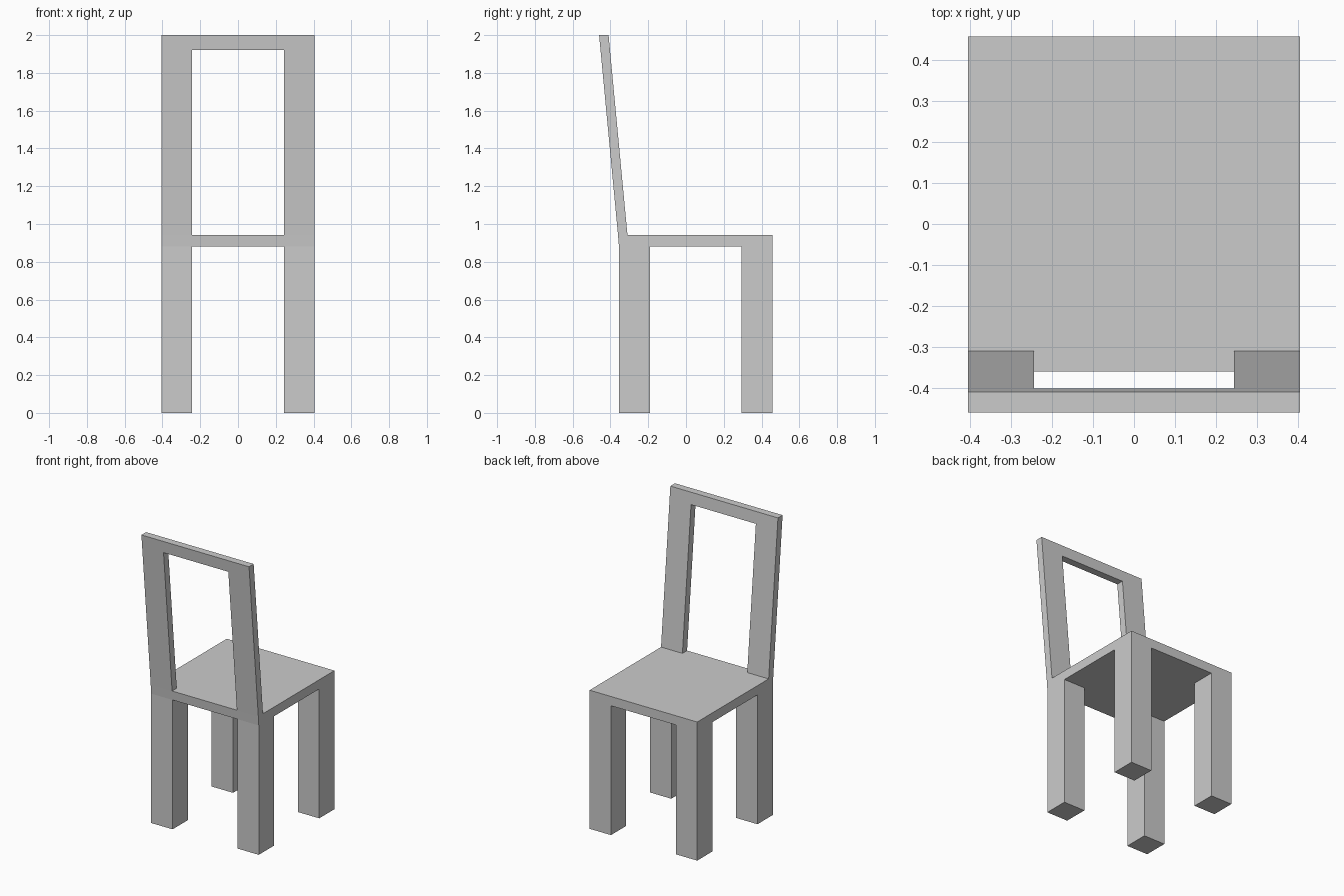
import bpy, bmesh

if "Cube" in bpy.data.objects:
    bpy.data.objects.remove(bpy.data.objects["Cube"])

SEAT_LOW, SEAT_TOP, TOP = 0.88, 0.943, 2.0
SLOPE = 0.1 / (TOP - SEAT_TOP)      # backward lean of the backrest


def finish(bm, name):
    bmesh.ops.recalc_face_normals(bm, faces=bm.faces[:])
    mesh = bpy.data.meshes.new(name)
    bm.to_mesh(mesh)
    bm.free()
    obj = bpy.data.objects.new(name, mesh)
    bpy.context.collection.objects.link(obj)
    return obj


# Seat with legs: a 3x3 slab whose corner cells are pulled down to the floor
xs = [-0.405, -0.244, 0.244, 0.405]
ys = [-0.355, -0.19, 0.295, 0.458]
bm = bmesh.new()
grid = [[bm.verts.new((x, y, SEAT_LOW)) for y in ys] for x in xs]
corners = []
for i in range(3):
    for j in range(3):
        face = bm.faces.new((grid[i][j], grid[i][j + 1],
                             grid[i + 1][j + 1], grid[i + 1][j]))
        if i != 1 and j != 1:
            corners.append(face)
slab = bmesh.ops.extrude_face_region(bm, geom=bm.faces[:])
for v in slab["geom"]:
    if isinstance(v, bmesh.types.BMVert):
        v.co.z = SEAT_TOP
        if v.co.y < -0.35:          # rear edge follows the lean
            v.co.y -= 0.005
feet = bmesh.ops.extrude_discrete_faces(bm, faces=corners)["faces"]
for f in feet:
    for v in f.verts:
        v.co.z = 0
bmesh.ops.remove_doubles(bm, verts=bm.verts[:], dist=1e-5)
bmesh.ops.dissolve_limit(bm, angle_limit=0.01, verts=bm.verts[:], edges=bm.edges[:])
finish(bm, "seat_with_legs")

# Backrest: an arch outline given thickness, leaning backward
arch = [(-0.405, SEAT_TOP), (-0.405, TOP), (0.405, TOP), (0.405, SEAT_TOP),
        (0.244, SEAT_TOP), (0.244, 1.92), (-0.244, 1.92), (-0.244, SEAT_TOP)]
bm = bmesh.new()
bm.faces.new([bm.verts.new((x, -0.31 - (z - SEAT_TOP) * SLOPE, z)) for x, z in arch])
back = bmesh.ops.extrude_face_region(bm, geom=bm.faces[:])
bmesh.ops.translate(bm, vec=(0, -0.05, 0),
                    verts=[v for v in back["geom"] if isinstance(v, bmesh.types.BMVert)])
finish(bm, "backrest")
